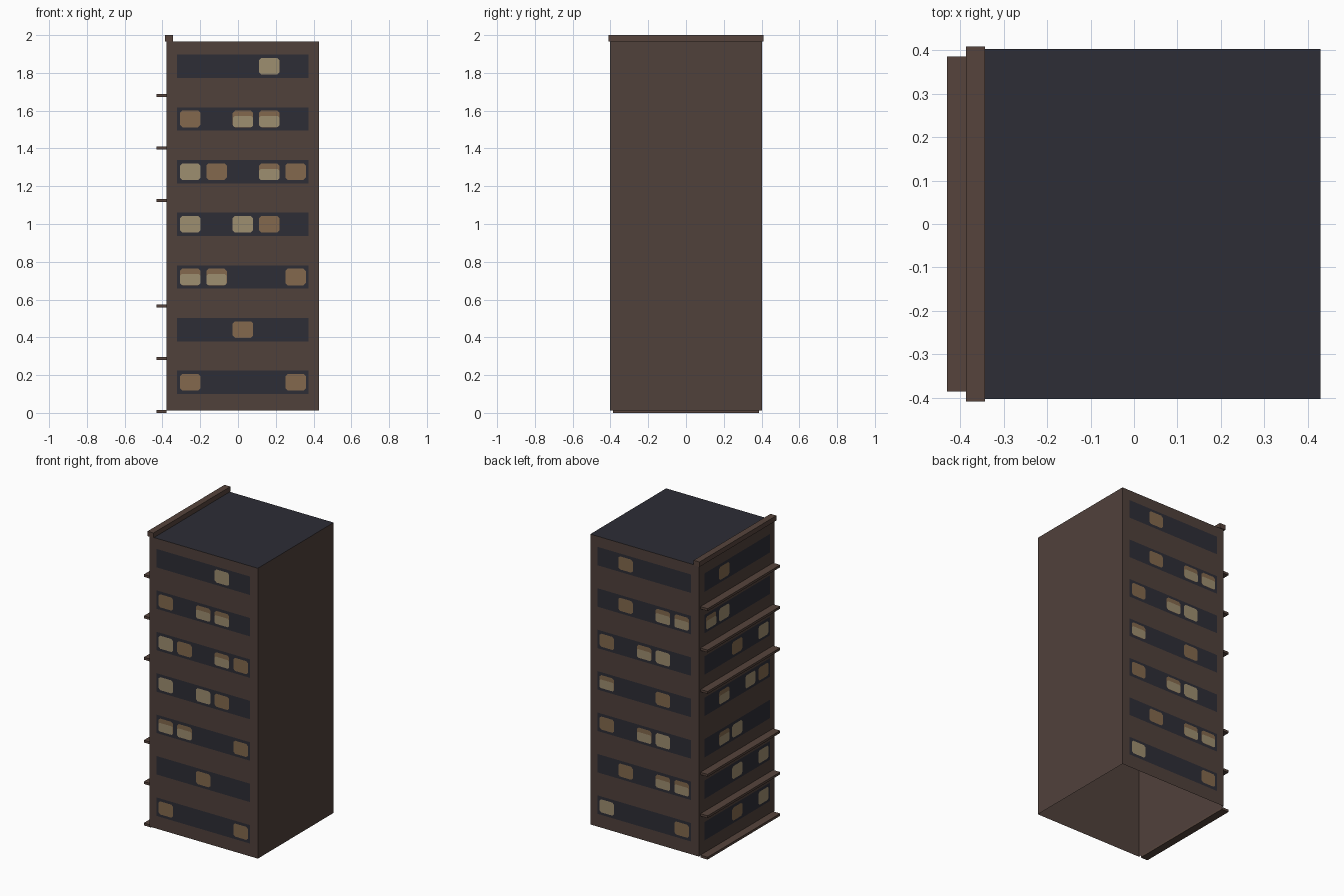
import bpy
import bmesh
from mathutils import Vector

cube = bpy.data.objects.get("Cube")
if cube:
    bpy.data.objects.remove(cube, do_unlink=True)


def make_material(name, *rgb):
    """Flat material from 0-255 display values."""
    linear = [((c / 255 + 0.055) / 1.055) ** 2.4 for c in rgb] + [1]
    mat = bpy.data.materials.new(name)
    mat.use_nodes = True
    mat.diffuse_color = linear
    bsdf = mat.node_tree.nodes["Principled BSDF"]
    bsdf.inputs["Base Color"].default_value = linear
    bsdf.inputs["Roughness"].default_value = 0.9
    return mat


wall = make_material("wall brown", 80, 65, 59)
trim = make_material("trim brown", 86, 68, 60)
slate = make_material("dark slate", 45, 45, 54)
cream = make_material("lit cream", 158, 142, 112)
amber = make_material("dim amber", 131, 105, 77)


def finish(name, bm, *mats):
    mesh = bpy.data.meshes.new(name)
    bm.to_mesh(mesh)
    bm.free()
    for mat in mats:
        mesh.materials.append(mat)
    obj = bpy.data.objects.new(name, mesh)
    bpy.context.collection.objects.link(obj)
    return obj


def box(name, low, high, *mats, open_bottom=False):
    low, high = Vector(low), Vector(high)
    bm = bmesh.new()
    bmesh.ops.create_cube(bm, size=1)
    for v in bm.verts:
        v.co = (low + high) / 2 + v.co * (high - low)
    bm.normal_update()
    if open_bottom:
        under = [f for f in bm.faces if f.normal.z < -0.5]
        bmesh.ops.delete(bm, geom=under, context="FACES")
    for f in bm.faces:
        f.material_index = int(len(mats) > 1 and f.normal.z > 0.5)
    return finish(name, bm, *mats)


# Tower shell with a dark roof, open underneath
X0, X1, Y, TOP = -0.378, 0.43, 0.403, 1.967
box("tower_shell", (X0, -Y, 0.013), (X1, Y, TOP), wall, slate, open_bottom=True)

# Parapet and floor ledges on the ledge side
FLOOR = 0.2788
box("parapet", (-0.387, -0.409, TOP), (-0.343, 0.409, 2), trim)
for level in (0, 1, 2, 4, 5, 6):
    z = level * FLOOR
    box(f"ledge_{level}", (-0.431, -0.386, z), (X0, 0.386, z + 0.016), trim)

# Window bands: L lit, B dim, M lit with a dim blind, rows from the top floor
CELL, BAND = 0.1394, 0.124


def window_shape(w, h, c):
    """Rectangle with clipped corners, counter-clockwise."""
    return [(-w, c - h), (c - w, -h), (w - c, -h), (w, c - h),
            (w, h - c), (w - c, h), (c - w, h), (-w, h - c)]


def facade(name, normal, centre, rows):
    n = Vector(normal)
    side = Vector((0, 0, 1)).cross(n)
    bm = bmesh.new()

    def plate(points, u, z, lift, index):
        base = Vector(centre) + side * u + n * lift
        verts = [bm.verts.new(base + side * a + Vector((0, 0, z + b)))
                 for a, b in points]
        bm.faces.new(verts).material_index = index

    for i, row in enumerate(rows):
        z = 0.162 + (len(rows) - 1 - i) * FLOOR
        w, h = CELL * 2.5, BAND / 2
        plate([(-w, -h), (w, -h), (w, h), (-w, h)], 0, z, 0.002, 0)
        for k, kind in enumerate(row):
            if kind == ".":
                continue
            u = (k - 2) * CELL
            plate(window_shape(0.054, 0.044, 0.012), u, z, 0.004,
                  1 if kind == "L" else 2)
            if kind == "M":
                plate(window_shape(0.053, 0.029, 0.008), u, z - 0.014, 0.006, 1)
    finish(name, bm, slate, cream, amber)


MID = (X0 + X1) / 2
facade("front_windows", (0, -1, 0), (MID, -Y, 0),
       ["...L.", "B.MM.", "LB.MB", "L.LB.", "MM..B", "..B..", "B...B"])
facade("back_windows", (0, 1, 0), (MID, Y, 0),
       [".B...", ".B.MM", "B.ML.", "M..B.", "B.ML.", ".B.MM", "L...B"])
facade("ledge_side_windows", (-1, 0, 0), (X0, 0, 0),
       [".B...", "ML...", "..B.L", ".M.LB", ".ML..", "..L.L", "..B.L"])
